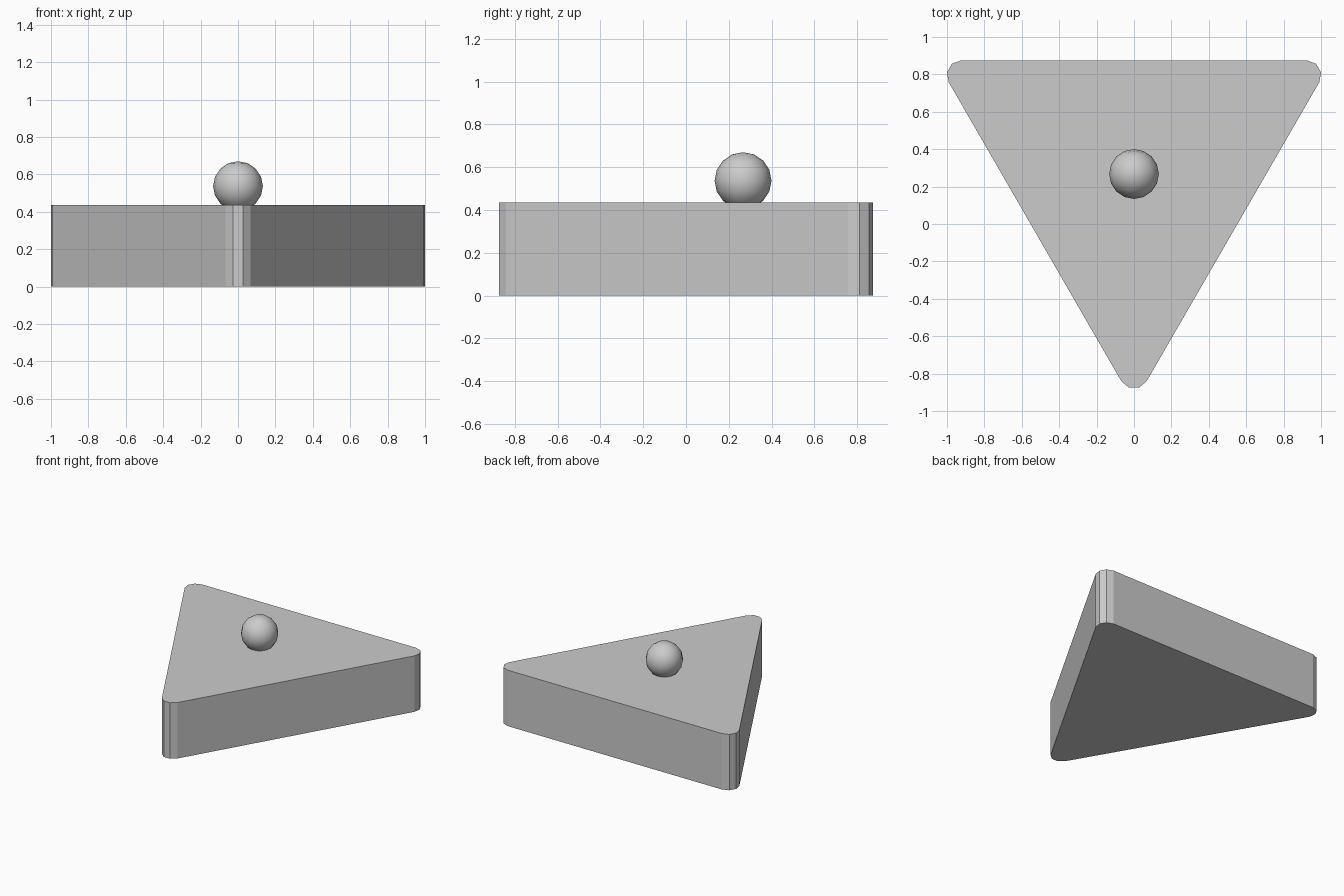
import bpy, bmesh, math

if "Cube" in bpy.data.objects:
    bpy.data.objects.remove(bpy.data.objects["Cube"])

R = 0.078            # corner radius
H = 0.436            # slab height
CY = 0.264           # triangle centroid
CORNER_DIST = 1.066  # centroid to corner arc centre

# Triangular slab with three-facet rounded corners
outline = []
for k in range(3):
    mid = math.radians(30 + 120 * k)
    cx, cy = CORNER_DIST * math.cos(mid), CY + CORNER_DIST * math.sin(mid)
    for i in range(4):
        a = mid + math.radians(-60 + 40 * i)
        outline.append((cx + R * math.cos(a), cy + R * math.sin(a), 0))

bm = bmesh.new()
base = bm.faces.new([bm.verts.new(p) for p in outline])
top = bmesh.ops.extrude_face_region(bm, geom=[base])
bmesh.ops.translate(bm, vec=(0, 0, H),
                    verts=[v for v in top["geom"] if isinstance(v, bmesh.types.BMVert)])
bmesh.ops.recalc_face_normals(bm, faces=bm.faces)
mesh = bpy.data.meshes.new("triangular_slab")
bm.to_mesh(mesh)
bm.free()
slab = bpy.data.objects.new("triangular_slab", mesh)
bpy.context.collection.objects.link(slab)

# Ball partly sunk into the top at the centroid
bpy.ops.mesh.primitive_uv_sphere_add(segments=16, ring_count=8, radius=0.133,
                                     location=(0, CY + 0.003, 0.537))
ball = bpy.context.object
ball.name = "ball"
bpy.ops.object.shade_smooth()
